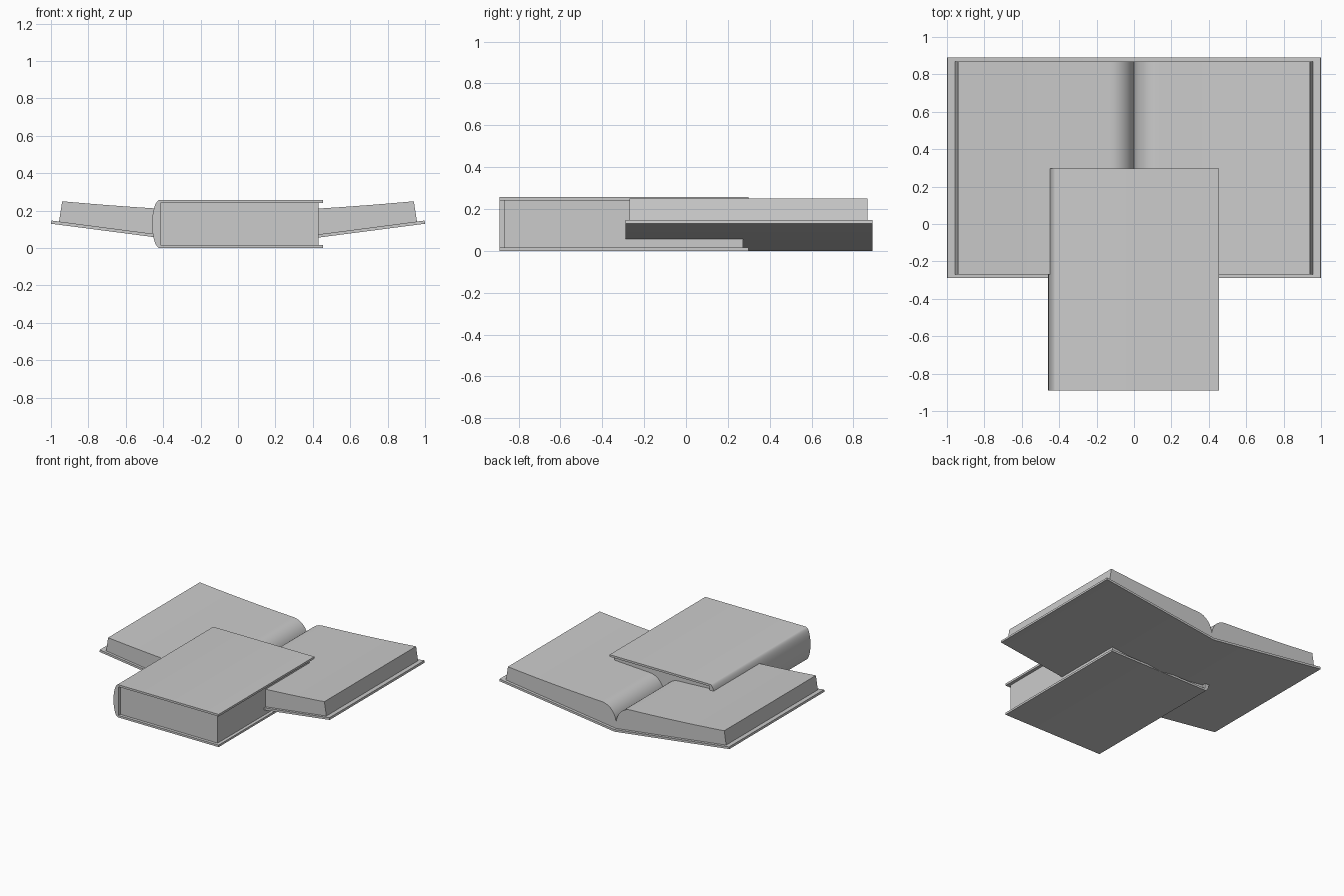
import bpy, bmesh, math

if "Cube" in bpy.data.objects:
    bpy.data.objects.remove(bpy.data.objects["Cube"])


def extrude(name, profile, y0, y1):
    """Closed x-z profile swept along y into a capped solid."""
    bm = bmesh.new()
    face = bm.faces.new([bm.verts.new((x, y0, z)) for x, z in profile])
    ext = bmesh.ops.extrude_face_region(bm, geom=[face], use_keep_orig=True)
    verts = [g for g in ext["geom"] if isinstance(g, bmesh.types.BMVert)]
    bmesh.ops.translate(bm, verts=verts, vec=(0, y1 - y0, 0))
    bmesh.ops.recalc_face_normals(bm, faces=bm.faces)
    mesh = bpy.data.meshes.new(name)
    bm.to_mesh(mesh)
    bm.free()
    obj = bpy.data.objects.new(name, mesh)
    bpy.context.collection.objects.link(obj)
    bpy.ops.object.select_all(action='DESELECT')
    obj.select_set(True)
    bpy.context.view_layer.objects.active = obj
    bpy.ops.object.shade_smooth_by_angle(angle=math.radians(30))
    return obj


def symmetric(half):
    """Right half, first and last points on x = 0, completed with its mirror."""
    return half + [(-x, z) for x, z in reversed(half[1:-1])]


# Open book cover: shallow V
extrude("open_book_cover",
        symmetric([(0, 0), (1.0, 0.13), (0.998, 0.147), (0, 0.017)]),
        -0.29, 0.89)

# Open book pages: rounded gutter rising into gently sloped leaves
top = []
for i in range(13):
    t = math.radians(90) * i / 12
    top.append((0.13 * (1 - math.cos(t)), 0.055 + 0.14 * math.sin(t)))
for i in range(1, 11):
    s = 0.81 * i / 10
    top.append((0.13 + s, 0.195 + 0.0447 * s + 0.0286 * s * s))
extrude("open_book_pages",
        symmetric(top + [(0.957, 0.141), (0, 0.0165)]), -0.27, 0.868)

# Closed book cover: two boards joined by a rounded spine
H, T = 0.257, 0.016
spine = []
for i in range(25):
    a = math.radians(90 + 180 * i / 24)
    spine.append((-0.418 + 0.041 * math.cos(a), H / 2 + H / 2 * math.sin(a)))
extrude("closed_book_cover",
        [(0.455, H)] + spine
        + [(0.455, 0), (0.455, T), (-0.415, T), (-0.415, H - T), (0.455, H - T)],
        -0.89, 0.298)

# Closed book page block
extrude("closed_book_pages",
        [(-0.415, T), (0.43, T), (0.43, H - T), (-0.415, H - T)],
        -0.867, 0.272)
